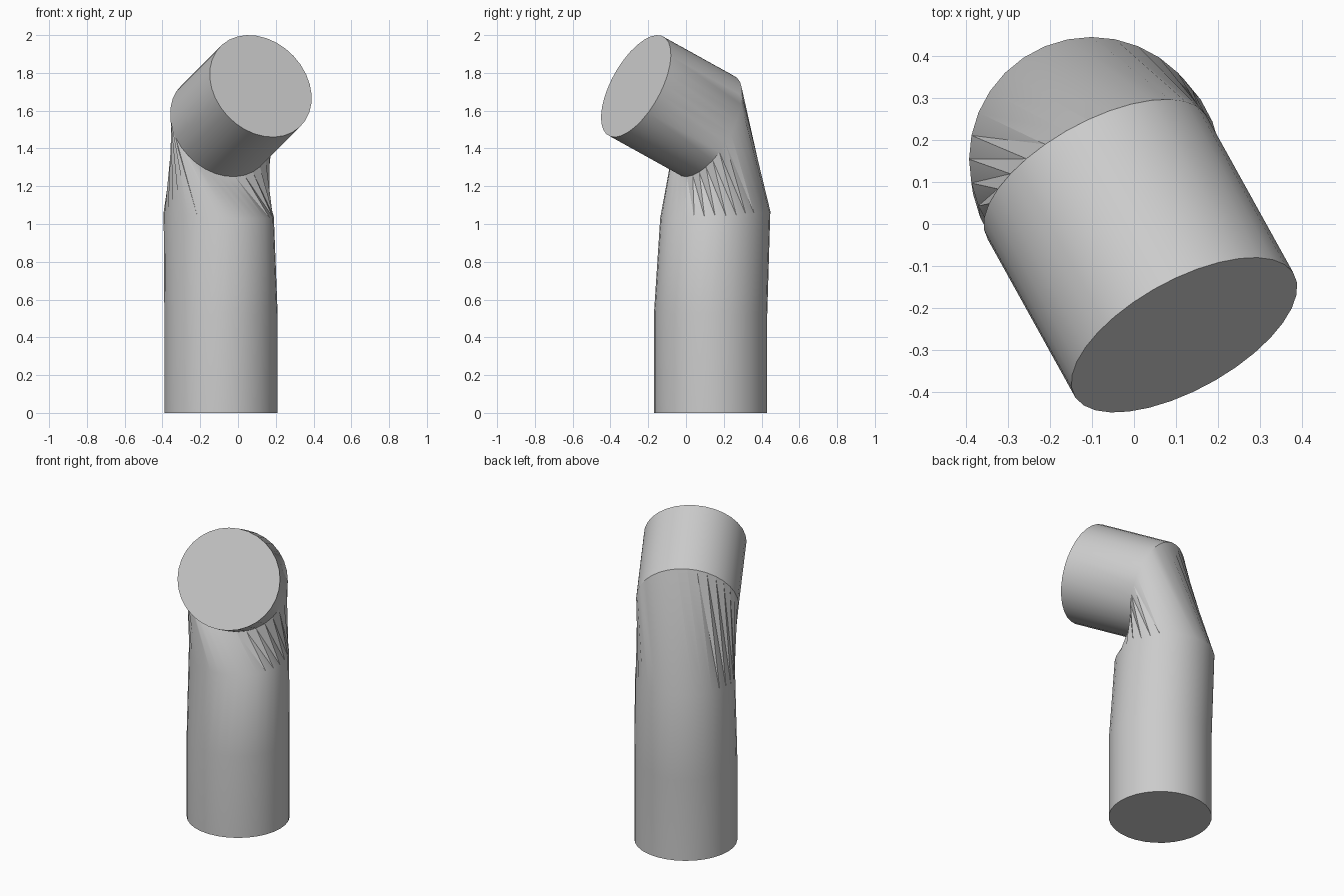
import bpy, bmesh, math
from mathutils import Vector, Matrix

cube = bpy.data.objects.get("Cube")
if cube:
    bpy.data.objects.remove(cube, do_unlink=True)

SIDES = 32

# Plain grey material
grey = bpy.data.materials.new("plain_grey")
grey.use_nodes = True
colour = (0.6, 0.6, 0.6, 1)
grey.diffuse_color = colour
grey.node_tree.nodes["Principled BSDF"].inputs["Base Color"].default_value = colour

# Pipe sections: centre, facing direction, radius, twist in degrees
outlet = Vector((0.436, -0.787, 0.436)).normalized()
end = Vector((0.12, -0.265, 1.73))
up = Vector((0, 0, 1))
sections = [
    (Vector((-0.09, 0.13, 0)), up, 0.30, 0),
    (Vector((-0.09, 0.13, 0.52)), up, 0.30, 0),
    (Vector((-0.102, 0.155, 1.05)), Vector((0.04, -0.06, 1)).normalized(), 0.292, 0),
    (end - outlet * 0.48, outlet, 0.30, -25),
    (end, outlet, 0.30, -25),
]

bm = bmesh.new()


def ring(centre, normal, radius, twist):
    turn = up.rotation_difference(normal).to_matrix()
    points = []
    for i in range(SIDES):
        a = math.tau * i / SIDES + math.radians(twist)
        points.append(bm.verts.new(centre + turn @ Vector((math.cos(a), math.sin(a), 0)) * radius))
    return points


# Skin the pipe between its sections, with the twisted elbow in triangles
rings = [ring(*s) for s in sections]
for k, (low, high) in enumerate(zip(rings, rings[1:])):
    for i in range(SIDES):
        j = (i + 1) % SIDES
        if sections[k][3] != sections[k + 1][3]:
            bm.faces.new((low[i], low[j], high[i]))
            bm.faces.new((low[j], high[j], high[i]))
        else:
            bm.faces.new((low[i], low[j], high[j], high[i]))

# Flat end caps
bm.faces.new(rings[0][::-1])
bm.faces.new(rings[-1])

mesh = bpy.data.meshes.new("bent_pipe")
bm.to_mesh(mesh)
bm.free()
mesh.materials.append(grey)
pipe = bpy.data.objects.new("bent_pipe", mesh)
bpy.context.collection.objects.link(pipe)

bpy.ops.object.select_all(action="DESELECT")
pipe.select_set(True)
bpy.context.view_layer.objects.active = pipe
bpy.ops.object.shade_smooth_by_angle(angle=math.radians(30))
